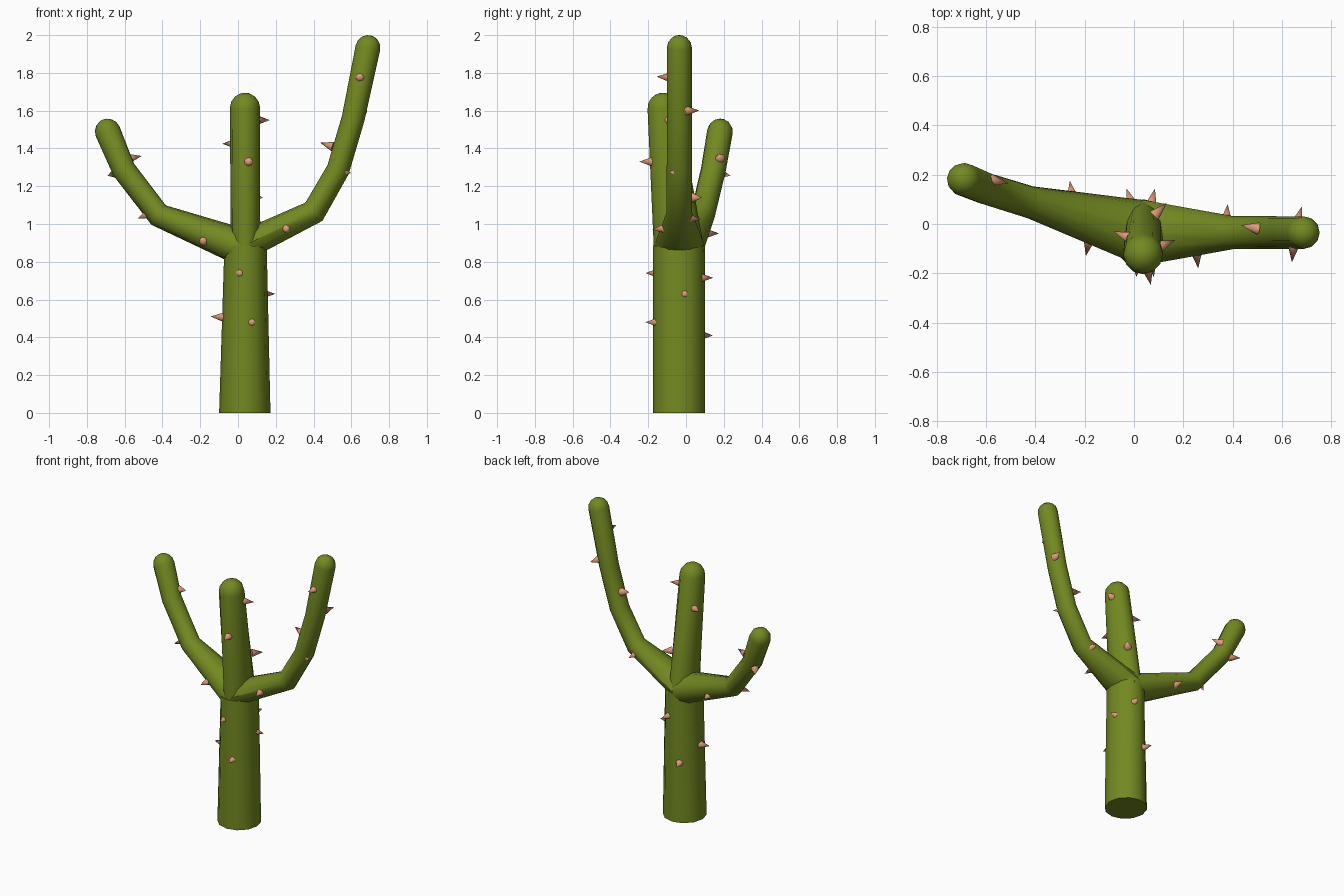
import bpy, bmesh
from math import pi, sin, cos, radians
from mathutils import Vector

if "Cube" in bpy.data.objects:
    bpy.data.objects.remove(bpy.data.objects["Cube"])

SIDES = 12


def material(name, color):
    m = bpy.data.materials.new(name)
    m.diffuse_color = color
    m.use_nodes = True
    m.node_tree.nodes["Principled BSDF"].inputs["Base Color"].default_value = m.diffuse_color
    return m


GREEN = material("cactus_green", (0.17, 0.25, 0.015, 1))
PEACH = material("spine_peach", (0.75, 0.33, 0.2, 1))


def finish(bm, name, mat):
    bmesh.ops.recalc_face_normals(bm, faces=bm.faces)
    mesh = bpy.data.meshes.new(name)
    bm.to_mesh(mesh)
    bm.free()
    mesh.materials.append(mat)
    ob = bpy.data.objects.new(name, mesh)
    bpy.context.collection.objects.link(ob)
    bpy.ops.object.select_all(action='DESELECT')
    ob.select_set(True)
    bpy.context.view_layer.objects.active = ob
    bpy.ops.object.shade_smooth_by_angle(angle=radians(40))
    return ob


def limb(name, path, domed=True):
    """Loft elliptical rings along path; each entry is (point, y radius, other radius)."""
    bm = bmesh.new()
    pts = [Vector(p[0]) for p in path]
    rings = []

    def ring(c, t, ry, rx):
        u = Vector((0, 1, 0))
        u = (u - t * u.dot(t)).normalized()
        v = t.cross(u)
        rings.append([bm.verts.new(c + u * ry * cos(a) + v * rx * sin(a))
                      for a in (2 * pi * i / SIDES for i in range(SIDES))])

    for i, (_, ry, rx) in enumerate(path):
        t = Vector()
        if i > 0:
            t += (pts[i] - pts[i - 1]).normalized()
        if i < len(pts) - 1:
            t += (pts[i + 1] - pts[i]).normalized()
        t.normalize()
        ring(pts[i], t, ry, rx)
    if domed:
        for a in (radians(25), radians(50), radians(72)):
            ring(pts[-1] + t * rx * sin(a), t, ry * cos(a), rx * cos(a))
    for r0, r1 in zip(rings, rings[1:]):
        for i in range(SIDES):
            j = (i + 1) % SIDES
            bm.faces.new((r0[i], r0[j], r1[j], r1[i]))
    bm.faces.new(rings[0])
    if domed:
        tip = bm.verts.new(pts[-1] + t * rx)
        for i in range(SIDES):
            bm.faces.new((rings[-1][i], rings[-1][(i + 1) % SIDES], tip))
    else:
        bm.faces.new(rings[-1])
    return finish(bm, name, GREEN)


# Trunk and the three branches
limb("trunk", [((0.036, -0.038, 0), 0.138, 0.136),
               ((0.04, -0.038, 0.885), 0.138, 0.112)], domed=False)
limb("middle_stem", [((0.04, -0.037, 0.86), 0.133, 0.078),
                     ((0.037, -0.122, 1.615), 0.082, 0.08)])
limb("right_arm", [((0.04, -0.035, 0.89), 0.132, 0.078),
                   ((0.402, -0.035, 1.065), 0.067, 0.066),
                   ((0.53, -0.035, 1.288), 0.067, 0.061),
                   ((0.61, -0.035, 1.56), 0.066, 0.061),
                   ((0.688, -0.035, 1.934), 0.066, 0.066)])
limb("left_arm", [((0.04, -0.035, 0.87), 0.132, 0.1),
                  ((-0.42, 0.088, 1.047), 0.066, 0.064),
                  ((-0.605, 0.145, 1.288), 0.066, 0.063),
                  ((-0.69, 0.18, 1.49), 0.068, 0.068)])

# Spines: (tip, outward direction)
SPINES = [
    # trunk
    ((0.01, -0.215, 0.74), (0, -1, 0)), ((0.08, -0.215, 0.48), (0.15, -1, 0)),
    ((0.197, 0.0, 0.63), (1, 0.15, 0)), ((-0.145, -0.05, 0.51), (-1, -0.1, 0.05)),
    ((-0.03, 0.143, 0.41), (-0.35, 1, 0)), ((0.085, 0.143, 0.715), (0.25, 1, 0)),
    # middle stem
    ((0.168, -0.065, 1.55), (1, 0.4, 0)), ((-0.083, -0.03, 1.425), (-1, 0.4, 0)),
    ((0.068, -0.247, 1.33), (0.2, -1, 0)), ((0.132, 0.085, 1.14), (0.7, 0.7, 0)),
    # right arm
    ((0.26, -0.18, 0.97), (0.1, -1, -0.1)), ((0.38, 0.08, 1.025), (0.1, 1, -0.1)),
    ((0.435, -0.005, 1.43), (-1, 0.2, 0.3)), ((0.6, -0.09, 1.27), (0.8, -0.6, -0.1)),
    ((0.64, -0.155, 1.78), (-0.1, -1, 0.05)), ((0.68, 0.07, 1.6), (0.3, 1, 0)),
    # left arm
    ((-0.195, -0.13, 0.91), (-0.2, -1, 0)), ((-0.26, 0.175, 0.95), (-0.15, 1, 0)),
    ((-0.53, 0.06, 1.03), (-0.7, -0.4, -0.3)), ((-0.51, 0.165, 1.36), (1, -0.2, 0.2)),
    ((-0.69, 0.235, 1.255), (-0.6, 0.8, -0.2)),
]
bm = bmesh.new()
for tip, direction in SPINES:
    d = Vector(direction).normalized()
    mat = d.to_track_quat('Z', 'Y').to_matrix().to_4x4()
    mat.translation = Vector(tip) - d * 0.036
    bmesh.ops.create_cone(bm, cap_ends=True, segments=10, radius1=0.026,
                          radius2=0, depth=0.072, matrix=mat)
finish(bm, "spines", PEACH)
